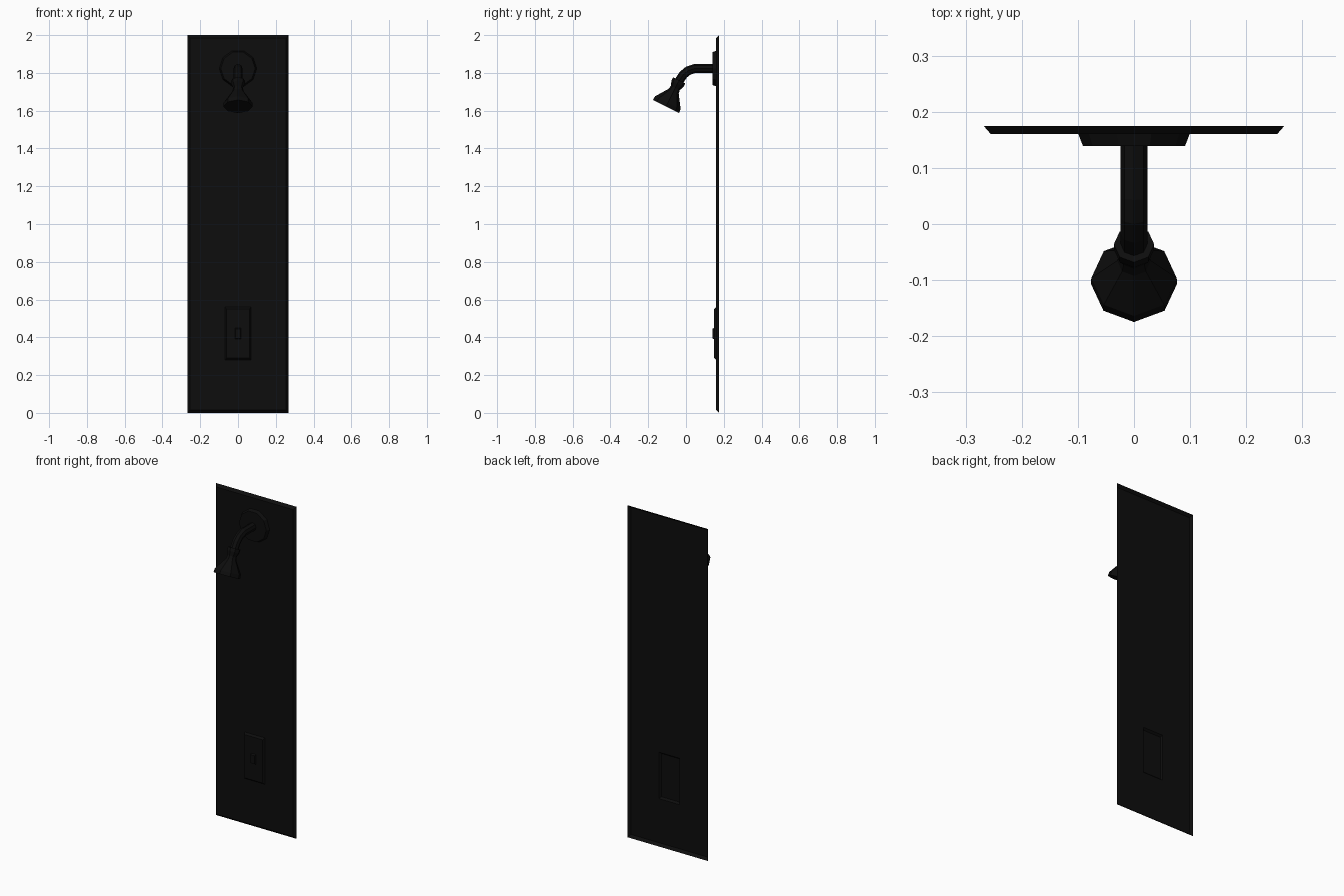
import bpy
import math
from mathutils import Vector

if "Cube" in bpy.data.objects:
    bpy.data.objects.remove(bpy.data.objects["Cube"])

black = bpy.data.materials.new("matte black")
black.diffuse_color = (0.004, 0.004, 0.004, 1)
black.use_nodes = True
black.node_tree.nodes["Principled BSDF"].inputs["Base Color"].default_value = black.diffuse_color


def make(name, rings, cap_start=False, cap_end=True):
    """Skin a list of equal-length vertex rings into one object."""
    n = len(rings[0])
    verts = [v for r in rings for v in r]
    faces = []
    for i in range(len(rings) - 1):
        for k in range(n):
            a, b = i * n + k, i * n + (k + 1) % n
            faces.append((a, b, b + n, a + n))
    if cap_start:
        faces.append(tuple(reversed(range(n))))
    if cap_end:
        faces.append(tuple(range(len(verts) - n, len(verts))))
    me = bpy.data.meshes.new(name)
    me.from_pydata(verts, [], faces)
    me.materials.append(black)
    ob = bpy.data.objects.new(name, me)
    bpy.context.collection.objects.link(ob)
    return ob


def rect(hx, z0, z1, y):
    """Rectangle facing the front at depth y."""
    return [(-hx, y, z0), (hx, y, z0), (hx, y, z1), (-hx, y, z1)]


def ring(centre, d, r, n):
    """Polygon ring around an axis d lying in the y-z plane."""
    d = Vector(d).normalized()
    u = Vector((1, 0, 0))
    w = d.cross(u)
    return [Vector(centre) + r * (math.cos(t) * u + math.sin(t) * w)
            for t in (2 * math.pi * k / n for k in range(n))]


# Wall panel: open-backed shell with bevelled border and a hole for the plate
make("wall_panel", [rect(0.268, 0, 2, 0.175),
                    rect(0.255, 0.015, 1.985, 0.16),
                    rect(0.068, 0.28, 0.56, 0.16)], cap_end=False)

# Valve plate with a small lever
make("valve_plate", [rect(0.068, 0.28, 0.56, 0.16),
                     rect(0.06, 0.29, 0.55, 0.149)])
make("valve_lever", [rect(0.016, 0.39, 0.45, 0.149),
                     rect(0.013, 0.395, 0.445, 0.139)])

# Round wall flange
front = (0, -1, 0)
make("wall_flange", [ring((0, 0.16, 1.823), front, 0.099, 10),
                     ring((0, 0.139, 1.823), front, 0.091, 10)])

# Bent shower arm
path = [Vector((0, y, z)) for y, z in
        [(0.15, 1.823), (0.045, 1.823), (0.012, 1.812),
         (-0.015, 1.79), (-0.05, 1.737)]]
arm = []
for i, p in enumerate(path):
    d = (path[min(i + 1, len(path) - 1)] - path[max(i - 1, 0)])
    arm.append(ring(p, d, 0.024, 8))
make("shower_arm", arm)

# Shower head: collar, neck, flared bell and rim along a tilted axis
axis = Vector((0, -0.45, -0.89)).normalized()
rim = Vector((0, -0.106, 1.622))
profile = [(0.155, 0.036), (0.135, 0.036), (0.11, 0.026),
           (0.09, 0.03), (0.022, 0.076), (0, 0.077)]
make("shower_head", [ring(rim - axis * t, axis, r, 8) for t, r in profile],
     cap_start=True)
